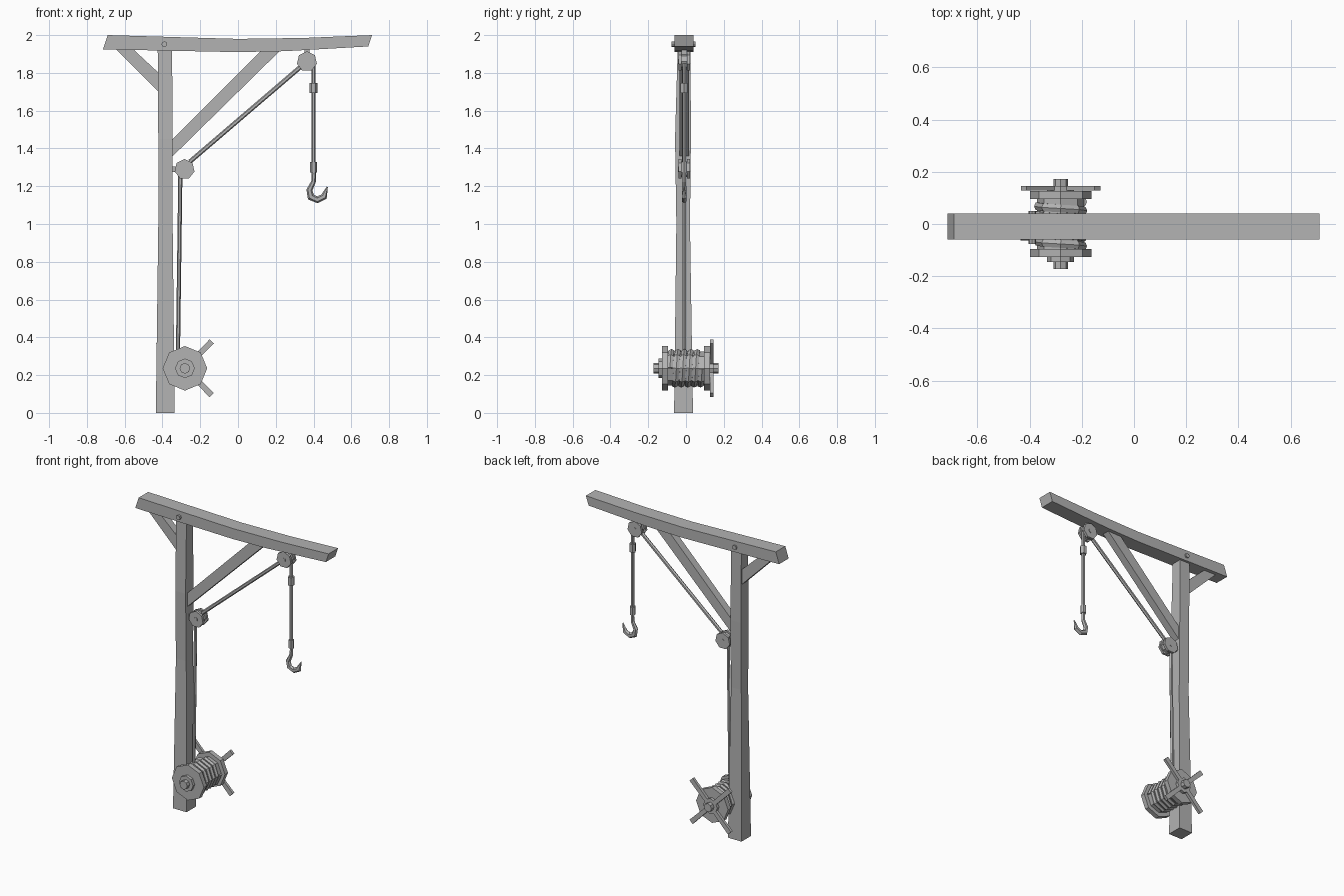
import bpy, bmesh, math
from mathutils import Vector, Matrix

if "Cube" in bpy.data.objects:
    bpy.data.objects.remove(bpy.data.objects["Cube"], do_unlink=True)

MID = -0.01          # depth of the timber and rope centre plane
Y = Vector((0, 1, 0))

grey = bpy.data.materials.new("plain grey")
grey.use_nodes = True
grey.diffuse_color = (0.45, 0.45, 0.45, 1)
grey.node_tree.nodes["Principled BSDF"].inputs["Base Color"].default_value = grey.diffuse_color


def finish(bm, name):
    bmesh.ops.recalc_face_normals(bm, faces=bm.faces)
    mesh = bpy.data.meshes.new(name)
    bm.to_mesh(mesh)
    bm.free()
    mesh.materials.append(grey)
    obj = bpy.data.objects.new(name, mesh)
    bpy.context.collection.objects.link(obj)
    return obj


def prism(name, outline, half, y=MID):
    """Side outline (x, z) extruded evenly along y."""
    bm = bmesh.new()
    face = bm.faces.new([bm.verts.new((x, y - half, z)) for x, z in outline])
    new = bmesh.ops.extrude_face_region(bm, geom=[face])["geom"]
    bmesh.ops.translate(bm, vec=Y * half * 2, verts=[v for v in new if isinstance(v, bmesh.types.BMVert)])
    return finish(bm, name)


def sweep(name, path, sizes, sides=6):
    """Loft a section along a path; sizes hold (half width, half depth)."""
    bm = bmesh.new()
    path = [Vector(p) for p in path]
    turn, grow = (math.pi / 4, math.sqrt(2)) if sides == 4 else (0, 1)
    rings = []
    for i, p in enumerate(path):
        tangent = path[min(i + 1, len(path) - 1)] - path[max(i - 1, 0)]
        across = Y.cross(tangent).normalized()
        depth = tangent.cross(across).normalized()
        a, b = sizes[i] if isinstance(sizes, list) else (sizes, sizes)
        angles = [turn + math.tau * k / sides for k in range(sides)]
        rings.append([bm.verts.new(p + grow * (across * a * math.cos(t) + depth * b * math.sin(t)))
                      for t in angles])
    for r, s in zip(rings, rings[1:]):
        for k in range(sides):
            n = (k + 1) % sides
            bm.faces.new((r[k], r[n], s[n], s[k]))
    bm.faces.new(rings[0])
    bm.faces.new(rings[-1])
    return finish(bm, name)


def disc(name, x, z, y0, y1, radius, sides=8):
    """Faceted cylinder lying along y."""
    bm = bmesh.new()
    place = Matrix.Translation((x, (y0 + y1) / 2, z)) @ Matrix.Rotation(math.pi / 2, 4, "X")
    bmesh.ops.create_cone(bm, cap_ends=True, segments=sides, radius1=radius, radius2=radius,
                          depth=y1 - y0, matrix=place)
    return finish(bm, name)


# Timber frame
sweep("post", [(-0.385, -0.013, 0), (-0.384, -0.015, 1.0), (-0.384, -0.016, 1.45), (-0.387, -0.01, 1.93)],
      [(0.05, 0.05), (0.038, 0.036), (0.038, 0.042), (0.038, 0.034)], 4)
prism("top_beam", [(-0.715, 1.925), (-0.35, 1.917), (0, 1.91), (0.25, 1.915), (0.69, 1.94),
                   (0.71, 2.0), (0.35, 1.985), (0, 1.98), (-0.35, 1.99), (-0.69, 2.0)], 0.05)
prism("long_brace", [(-0.36, 1.345), (-0.36, 1.435), (0.125, 1.92), (0.225, 1.92)], 0.025)
prism("short_brace", [(-0.65, 1.93), (-0.56, 1.93), (-0.42, 1.80), (-0.42, 1.70)], 0.025)
disc("beam_bolt", -0.39, 1.952, -0.076, 0.05, 0.015)


# Pulleys: two cheeks around a wheel
def pulley(name, x, z, stub):
    for side, y in (("front", MID - 0.022), ("back", MID + 0.022)):
        disc(f"{name}_{side}_cheek", x, z, y - 0.008, y + 0.008, 0.054, 7)
    disc(f"{name}_wheel", x, z, MID - 0.015, MID + 0.015, 0.042)
    disc(f"{name}_pin", x, z, MID - 0.033, MID + 0.033, 0.014, 6)
    sweep(f"{name}_mount", [(x, MID, z), stub], 0.014, 4)


pulley("lower_pulley", -0.283, 1.29, (-0.36, MID, 1.29))
pulley("upper_pulley", 0.365, 1.86, (0.365, MID, 1.93))

# Rope runs
sweep("post_rope", [(-0.318, MID, 0.31), (-0.305, MID, 1.28)], 0.011)
sweep("slanted_rope", [(-0.255, MID, 1.33), (0.335, MID, 1.835)], 0.012)
sweep("hanging_rope", [(0.40, MID, 1.85), (0.40, MID, 1.27)], 0.011)
for label, z, r in (("upper", 1.72, 0.021), ("lower", 1.30, 0.018)):
    sweep(f"{label}_rope_sleeve", [(0.40, MID, z - 0.027), (0.40, MID, z + 0.027)], r)

# Hook
hook = [(0.402, 1.28, 0.011), (0.40, 1.225, 0.012), (0.378, 1.18, 0.016), (0.386, 1.143, 0.02),
        (0.42, 1.128, 0.018), (0.455, 1.145, 0.018), (0.473, 1.197, 0.003)]
sweep("hook", [(x, MID, z) for x, z, r in hook], [(r, min(r, 0.014)) for x, z, r in hook])

# Winch drum, flanges and axle
WX, WZ = -0.281, 0.236
disc("drum_core", WX, WZ, -0.11, 0.11, 0.09)
for side, s in (("front", -1), ("back", 1)):
    for part, near, far, r in (("flange", 0.096, 0.127, 0.118), ("washer", 0.12, 0.146, 0.052),
                               ("axle_end", 0.14, 0.173, 0.028)):
        ends = sorted((s * near, s * far))
        disc(f"{side}_{part}", WX, WZ, *ends, r)

# Rope wound around the drum
turns, steps = 5, 8
coil = [(WX + 0.088 * math.cos(math.tau * i / steps), -0.085 + 0.17 * i / (turns * steps),
         WZ + 0.088 * math.sin(math.tau * i / steps)) for i in range(turns * steps + 1)]
sweep("wound_rope", coil, [(0.014, 0.017)] * len(coil))

# Crossed crank handles at the back
for k in range(4):
    a = math.radians(45 + 90 * k)
    d = Vector((math.cos(a), 0, math.sin(a)))
    hub = Vector((WX, 0.137, WZ))
    sweep(f"crank_handle_{k + 1}", [hub, hub + d * 0.2], [(0.013, 0.009), (0.016, 0.009)], 4)
